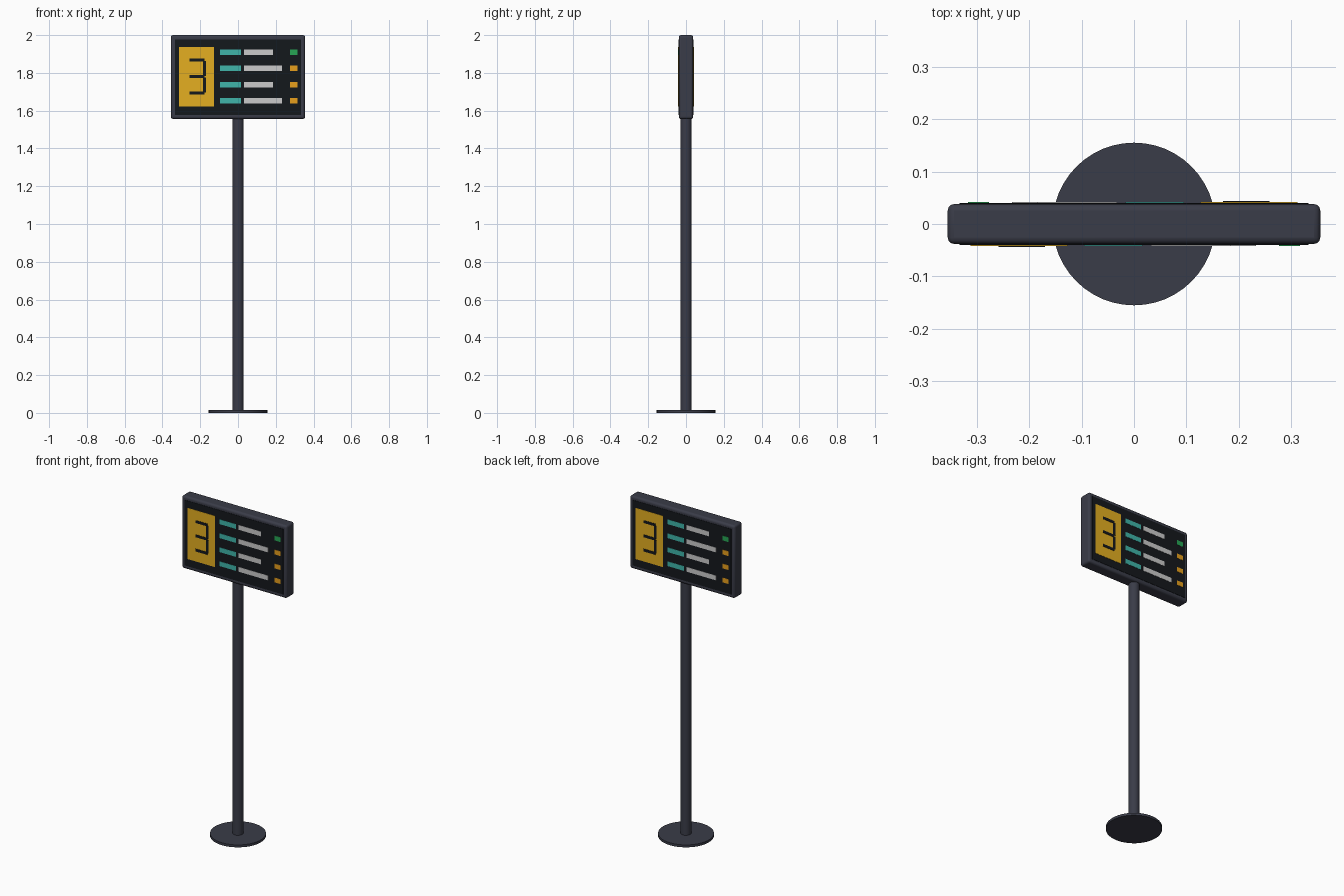
import bpy

cube = bpy.data.objects.get("Cube")
if cube:
    bpy.data.objects.remove(cube, do_unlink=True)


def material(name, rgb, rough=0.5):
    m = bpy.data.materials.new(name)
    m.use_nodes = True
    m.diffuse_color = (*rgb, 1)
    shader = m.node_tree.nodes["Principled BSDF"]
    shader.inputs["Base Color"].default_value = (*rgb, 1)
    shader.inputs["Roughness"].default_value = rough
    return m


METAL = material("dark_metal", (0.042, 0.045, 0.065))
SCREEN = material("screen_black", (0.007, 0.009, 0.012))
YELLOW = material("yellow", (0.78, 0.43, 0.015))
TEAL = material("teal", (0.05, 0.46, 0.40))
WHITE = material("white", (0.72, 0.75, 0.75))
GREEN = material("green", (0.02, 0.38, 0.09))
ORANGE = material("orange", (0.80, 0.35, 0.012))


def finish(name, mat):
    obj = bpy.context.object
    obj.name = obj.data.name = name
    obj.data.materials.append(mat)
    return obj


def bevel(obj, width, segments):
    mod = obj.modifiers.new("Bevel", "BEVEL")
    mod.width, mod.segments = width, segments
    bpy.ops.object.shade_smooth_by_angle()


def disc(name, radius, z0, z1, sides):
    bpy.ops.mesh.primitive_cylinder_add(
        vertices=sides, radius=radius, depth=z1 - z0, location=(0, 0, (z0 + z1) / 2))
    obj = finish(name, METAL)
    bpy.ops.object.shade_smooth_by_angle()
    return obj


def box(name, mat, x0, x1, y0, y1, z0, z1):
    bpy.ops.mesh.primitive_cube_add(
        size=1, location=((x0 + x1) / 2, (y0 + y1) / 2, (z0 + z1) / 2))
    bpy.context.object.scale = (x1 - x0, abs(y1 - y0), z1 - z0)
    bpy.ops.object.transform_apply(location=False, rotation=False, scale=True)
    return finish(name, mat)


# Stand
disc("base_plate", 0.155, 0, 0.015, 48)
disc("pole", 0.03, 0.01, 1.575, 24)

# Display housing
housing = box("display_housing", METAL, -0.355, 0.355, -0.038, 0.038, 1.556, 2.0)
bevel(housing, 0.012, 3)


# Display faces, the back one being the front turned half round
def face(side, turn):
    def panel(part, mat, x0, x1, z0, z1, depth):
        xs = sorted((x0 * turn, x1 * turn))
        box(f"{side}_{part}", mat, *xs, -0.034 * turn, -depth * turn, z0, z1)

    panel("screen", SCREEN, -0.333, 0.333, 1.578, 1.978, 0.04)
    panel("number_plate", YELLOW, -0.312, -0.127, 1.623, 1.936, 0.0415)

    # Segments of the number
    for i, z in enumerate((1.693, 1.780, 1.867)):
        panel(f"digit_bar_{i + 1}", SCREEN, -0.258, -0.178, z - 0.008, z + 0.008, 0.0435)
    for i, z in enumerate((1.736, 1.824)):
        panel(f"digit_upright_{i + 1}", SCREEN, -0.186, -0.170, z - 0.04, z + 0.04, 0.0435)

    # Timetable rows
    for i, end in enumerate((0.185, 0.233, 0.185, 0.233)):
        z = 1.909 - i * 0.0855
        cells = (("route", TEAL, -0.095, 0.016),
                 ("destination", WHITE, 0.032, end),
                 ("status", ORANGE if i else GREEN, 0.276, 0.316))
        for part, mat, x0, x1 in cells:
            panel(f"{part}_{i + 1}", mat, x0, x1, z - 0.0145, z + 0.0145, 0.0415)


face("front", 1)
face("back", -1)
